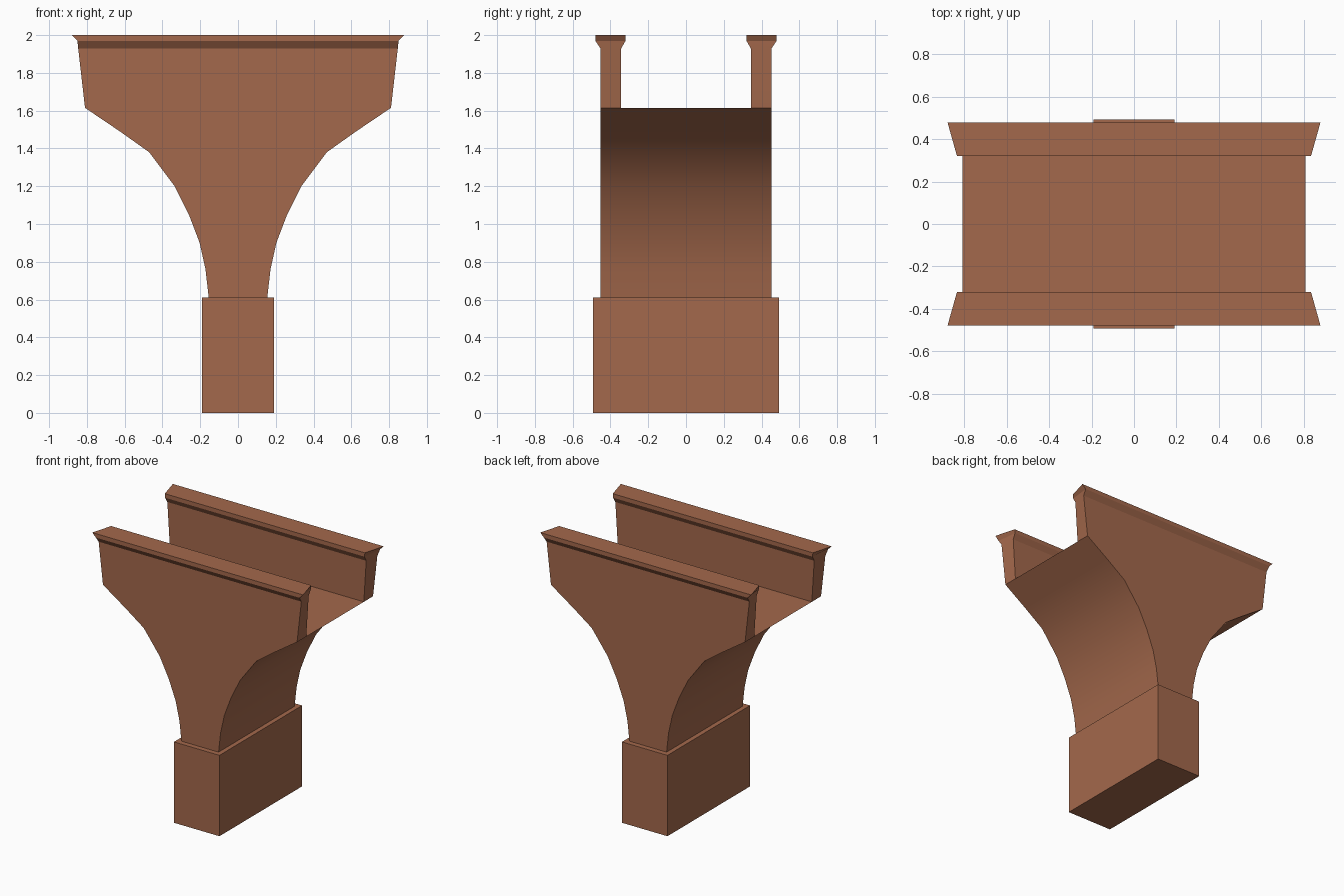
import bpy, bmesh

if "Cube" in bpy.data.objects:
    bpy.data.objects.remove(bpy.data.objects["Cube"])

brick = bpy.data.materials.new("brown_stone")
brick.diffuse_color = (0.37, 0.14, 0.072, 1)
brick.use_nodes = True
brick.node_tree.nodes["Principled BSDF"].inputs["Base Color"].default_value = brick.diffuse_color


def make_object(name, bm):
    bmesh.ops.recalc_face_normals(bm, faces=bm.faces)
    mesh = bpy.data.meshes.new(name)
    bm.to_mesh(mesh)
    bm.free()
    ob = bpy.data.objects.new(name, mesh)
    bpy.context.collection.objects.link(ob)
    mesh.materials.append(brick)
    return ob


# Rectangular pier under the arch springers
bm = bmesh.new()
bmesh.ops.create_cube(bm, size=1)
for v in bm.verts:
    v.co.x *= 0.38
    v.co.y *= 0.985
    v.co.z = 0.61 * (v.co.z + 0.5)
make_object("pier", bm)

# Layers of the channel body: z, outer half length, inner half length, outer y, inner y
arch = [(0.155, 0.61), (0.172, 0.76), (0.203, 0.90), (0.26, 1.05),
        (0.335, 1.20), (0.47, 1.38), (0.625, 1.49), (0.81, 1.615)]
layers = [(z, x, x, 0.453, 0.343) for x, z in arch]
FLOOR = len(layers) - 1
layers += [(1.93, 0.846, 0.83, 0.453, 0.343),
           (1.97, 0.85, 0.832, 0.48, 0.32),
           (2.0, 0.88, 0.835, 0.48, 0.32)]

bm = bmesh.new()
rings = {}
for s in (-1, 1):
    rings[s] = [[bm.verts.new(p) for p in ((-xo, s * yo, z), (xo, s * yo, z),
                                           (xi, s * yi, z), (-xi, s * yi, z))]
                for z, xo, xi, yo, yi in layers]
    # Outer faces, ends, and the inner parapet faces above the floor
    for i, (a, b) in enumerate(zip(rings[s], rings[s][1:])):
        for k in (0, 1, 2, 3):
            if k == 2 and i < FLOOR:
                continue
            n = (k + 1) % 4
            bm.faces.new((a[k], a[n], b[n], b[k]))
    bm.faces.new(rings[s][-1])
    bm.faces.new(rings[s][0])

# Middle of the arch soffits, channel floor and underside
f, r = rings[-1], rings[1]
for i in range(FLOOR):
    for k in (2, 3):
        bm.faces.new((f[i][k], r[i][k], r[i + 1][k], f[i + 1][k]))
for i in (0, FLOOR):
    bm.faces.new((f[i][3], f[i][2], r[i][2], r[i][3]))

body = make_object("arched_channel", bm)
bpy.context.view_layer.objects.active = body
body.select_set(True)
bpy.ops.object.shade_smooth_by_angle(angle=0.4)
